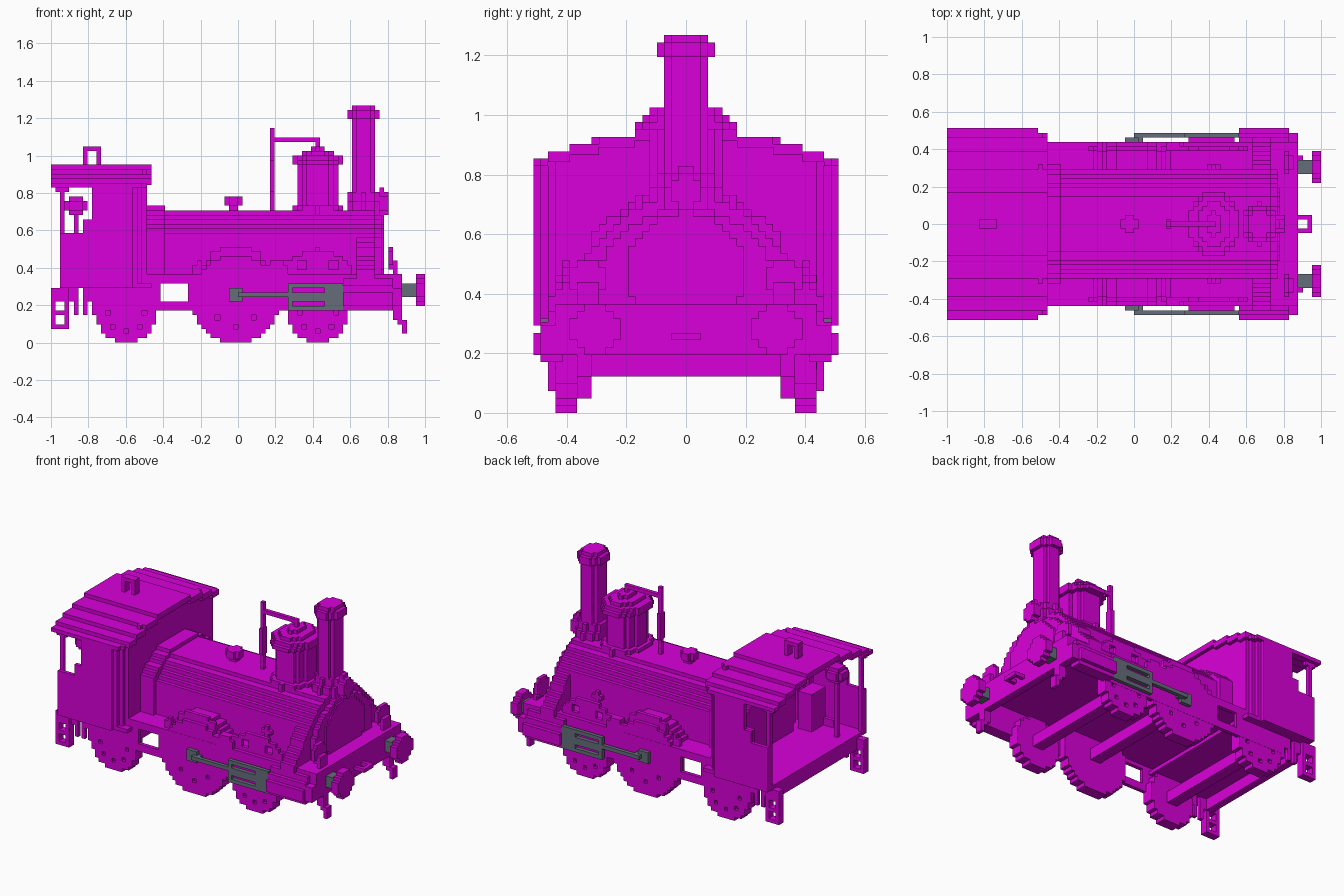
import bpy, math
import bmesh
from mathutils import Matrix, Vector

if "Cube" in bpy.data.objects:
    bpy.data.objects.remove(bpy.data.objects["Cube"])

U = 1 / 41  # size of one block; every measure below is in blocks


def material(name, rgb):
    m = bpy.data.materials.new(name)
    m.use_nodes = True
    m.diffuse_color = (*rgb, 1)
    m.node_tree.nodes["Principled BSDF"].inputs["Base Color"].default_value = (*rgb, 1)
    return m


MAGENTA = material("magenta", (0.70, 0.0, 0.70))
GREY = material("steel grey", (0.13, 0.155, 0.19))


def part(name, boxes, mat=MAGENTA, mirror=False):
    """One object from boxes (x0, x1, y0, y1, z0, z1), optionally mirrored in y."""
    bm = bmesh.new()
    if mirror:
        boxes = boxes + [(a, b, -d, -c, e, f) for a, b, c, d, e, f in boxes]
    for x0, x1, y0, y1, z0, z1 in boxes:
        mid = Vector((x0 + x1, y0 + y1, z0 + z1)) * U / 2
        size = Matrix.Diagonal(((x1 - x0) * U, (y1 - y0) * U, (z1 - z0) * U, 1))
        bmesh.ops.create_cube(bm, size=1, matrix=Matrix.Translation(mid) @ size)
    me = bpy.data.meshes.new(name)
    bm.to_mesh(me)
    bm.free()
    me.materials.append(mat)
    ob = bpy.data.objects.new(name, me)
    bpy.context.collection.objects.link(ob)


def slab(axis, lo, hi, a, b, rule):
    """Boxes filling the cells where rule(u, v) holds, extruded along axis."""
    boxes, open_runs = [], {}
    for v in range(b[0], b[1] + 1):
        runs, start = set(), None
        for u in range(a[0], a[1] + 1):
            inside = u < a[1] and v < b[1] and rule(u + .5, v + .5)
            if inside and start is None:
                start = u
            if not inside and start is not None:
                runs.add((start, u))
                start = None
        for r in [r for r in open_runs if r not in runs]:
            p, q = r, (open_runs.pop(r), v)
            boxes.append({"x": (lo, hi, *p, *q), "y": (*p, lo, hi, *q),
                          "z": (*p, *q, lo, hi)}[axis])
        for r in runs:
            open_runs.setdefault(r, v)
    return boxes


def disc(axis, lo, hi, cu, cv, r, rv=None, vmin=-99, hole=lambda u, v: False):
    """Stepped disc or ellipse with radii r and rv."""
    rv = rv or r
    a = (math.floor(cu - r), math.ceil(cu + r))
    b = (max(vmin, math.floor(cv - rv)), math.ceil(cv + rv))
    return slab(axis, lo, hi, a, b, lambda u, v: not hole(u, v)
                and math.hypot((u - cu) / r, (v - cv) / rv) <= 1.01)


def barrel(x0, x1, r, half, top):
    """Arched boiler section with upright flanks."""
    return slab("x", x0, x1, (-half, half), (14, top),
                lambda y, z: math.hypot(y, z - 14.6) <= r)


# Wheels with spoke openings in the outer layer, and axles
for label, cx, r in (("rear", -24.5, 6.5), ("driving", -.5, 9.5), ("front", 17.5, 6.5)):
    gaps = {(round(.6 * r * math.cos(k * math.pi / 4)), round(.6 * r * math.sin(k * math.pi / 4)))
            for k in range(4, 9)}
    part(label + "_wheels", disc("y", 15, 17, cx, r, r) + disc(
        "y", 17, 17.95, cx, r, r,
        hole=lambda u, v: (round(u - cx), round(v - r)) in gaps), mirror=True)
    part(label + "_axle", [(cx - 1.5, cx + 1.5, -15, 15, r - 1.5, r + 1.5)])

# Frames, running board and beams
part("side_frames", slab("y", 17, 18, (-32, 34), (7, 15),
     lambda x, z: not (-17 < x < -11 and 9 < z < 13)), mirror=True)
part("running_board", [(-20, 34, -18, 18, 14, 15)])
part("cab_floor", [(-39, -19, -20, 20, 12, 13)])
part("rear_beam", [(-39, -37, -19, 19, 9, 12)])
part("buffer_beam", [(34, 36, -18, 18, 8, 15), (34, 36, -20, 20, 8, 12)])
part("rear_springs", [(x, x + 1, 17, 18, z, 12) for x, z in
                      ((-37, 9), (-36, 6), (-34, 6), (-33, 9), (-32, 6))], mirror=True)

# Boiler, firebox band, smokebox front and backhead
part("boiler", barrel(-22, 30, 15, 12, 29))
part("firebox_band", barrel(-20, -16, 16, 13, 30))
part("smokebox_front", barrel(30, 31.5, 13.4, 12, 28))
part("smokebox_door", disc("x", 31, 32, 0, 19.5, 8, vmin=15))
part("backhead", disc("x", -25, -22, 0, 19, 11, vmin=13))

# Stepped saddle beside the smokebox and the cylinder casings below it
part("smokebox_saddle", slab("x", 26, 30, (8, 20), (14, 24),
     lambda y, z: y < 12 + (24 - z) * 7 / 9), mirror=True)
part("cylinder_casing", [(23, 34, 18, 19, 7, 14), (23, 34, 19, 20, 7, 12.5),
                         (23, 34, 20, 21, 8, 11)], mirror=True)


# Splashers with openings, valve gear plate and boiler fittings
def plate_shape(x, z):
    window = (15 < z < 19 and (-8 < x < -6 or 5 < x < 7)) or (
        16 < z < 18 and (-3 < x < -1 or 13 < x < 15 or 20 < x < 22))
    arch = (math.hypot(x + .5, z - 9.5) < 11.5 or math.hypot(x - 17.5, z - 12) < 8.5
            or (5 < x < 15 and z < 18))
    return arch and not window


part("splasher_plates", slab("y", 16, 17, (-12, 26), (15, 22), plate_shape), mirror=True)
part("splasher_tops", slab("y", 12, 16, (-12, 11), (15, 21),
     lambda x, z: 8.5 < math.hypot(x + .5, z - 9.5) < 10.6), mirror=True)
part("reversing_links", [(6, 11, 17, 18, 15, 17), (7, 10, 17, 18, 17, 18)], mirror=True)
part("side_valves", [(16, 19, 12, 13, 19, 20), (17, 18, 12, 13, 18, 21)], mirror=True)

# Chimney with base and cap
part("chimney", [(25, 30, -2, 2, 28, 52), (26, 29, -3, 3, 28, 52)])
part("chimney_cap", disc("z", 49, 51, 27.5, 0, 3.5, 4.1))
part("chimney_base", disc("z", 28, 31, 27.5, 0, 3.6, 4.6) + disc("z", 31, 33, 27.5, 0, 3.5, 3.6))
part("top_lamp", [(30, 33, -1, 1, 28, 33), (31, 32, -1, 1, 33, 34), (31, 33, -2, 2, 29, 32)])

# Steam dome, signal pole and small valve
part("dome", [b for z0, z1, rx, ry in ((28, 30, 5.5, 6.5), (30, 39, 4.5, 5.1), (39, 40, 5.5, 7),
                                       (40, 41, 5.5, 6), (41, 42, 3.5, 5), (42, 43, 1.6, 3))
              for b in disc("z", z0, z1, 17.5, 0, rx, ry)])
part("dome_pole", [(7, 8, -.5, .5, 28, 47), (7, 8, -1, 1, 33, 40),
                   (8, 18, -.5, .5, 44, 45), (17, 18, -.5, .5, 43, 44)])
part("safety_valve", [(-2, 0, -1, 1, 28, 30), (-3, 1, -1, 1, 30, 32), (-2, 0, -2, 2, 30, 32)])

# Cab walls with stepped corners, posts and fittings
part("cab_sides", slab("y", 20, 21, (-39, -24), (12, 35),
     lambda x, z: x > -32 or z < 24 or (x > -34 and z < 27)), mirror=True)
part("cab_corners", [(-24 + i, -23 + i, 18 - i, 21 - i, 12, 35) for i in range(4)], mirror=True)
part("cab_front", slab("x", -21, -20, (-17, 17), (12, 38),
     lambda y, z: z < 38 - max(0, abs(y) - 12) * .45))
part("cab_posts", [(-39, -38, 19, 20, 13, 35), (-40, -37, 19, 20, 33, 35)], mirror=True)
part("brake_column", [(-36, -35, -14, -13, 13, 28)] + disc("z", 29, 31, -35.5, -13.5, 2.5)
     + [(-37, -34, -15, -12, 28, 32)])
part("cab_lockers", [(-29, -25, 12, 18, 13, 23)], mirror=True)

# Arched cab roof in steps, with a vent loop
steps = ((0, 7, 39, -19), (7, 12, 38, -19), (12, 16, 37, -19), (16, 19, 36, -19),
         (19, 20, 35, -20), (20, 21, 35, -21))
part("cab_roof", [(-41, x1, a, b, top - 1.5 if top > 35 else 34, top)
                  for a, b, top, x1 in steps], mirror=True)
part("roof_vent", [(-34, -33, -1, 1, 39, 43), (-31, -30, -1, 1, 39, 43), (-33, -31, -1, 1, 42, 43)])

# Rear footsteps
part("rear_steps", slab("y", 17, 19, (-41, -37), (3, 12),
     lambda x, z: not (-40 < x < -38 and (4 < z < 6 or 7 < z < 9))), mirror=True)

# Buffers, coupling, front lamps and rail guards
part("buffer_stems", [(36, 39, 11, 14, 10, 13)], GREY, True)
part("buffer_heads", disc("x", 39, 41, 12.5, 11.5, 3.5), mirror=True)
part("coupling", [(36, 39, 1, 2, 10, 11), (38, 39, 0, 1, 10, 11)], mirror=True)
part("front_lamps", [(33, 34, 11, 16, 17, 20), (33, 34, 12, 15, 16, 21),
                     (34, 35, 12, 15, 15, 18)], mirror=True)
part("rail_guards", [(34, 36, 13, 15, 5, 8), (36, 37, 13, 15, 2, 5), (35, 36, 13, 15, 4, 6)],
     mirror=True)

# Grey slide bars, piston rod and crosshead
part("slide_bars", slab("y", 19, 20, (11, 23), (7, 13),
     lambda x, z: not (12 < x < 19 and (8 < z < 9 or 11 < z < 12))), GREY, True)
part("slide_bar_mount", [(12, 22, 17, 19, 8, 12)], mirror=True)
part("piston_rod", [(1, 11, 19, 20, 10, 11)], GREY, True)
part("crosshead", [(-2, 1, 18, 19, 9, 12), (0, 2, 18, 20, 10, 11)], GREY, True)
